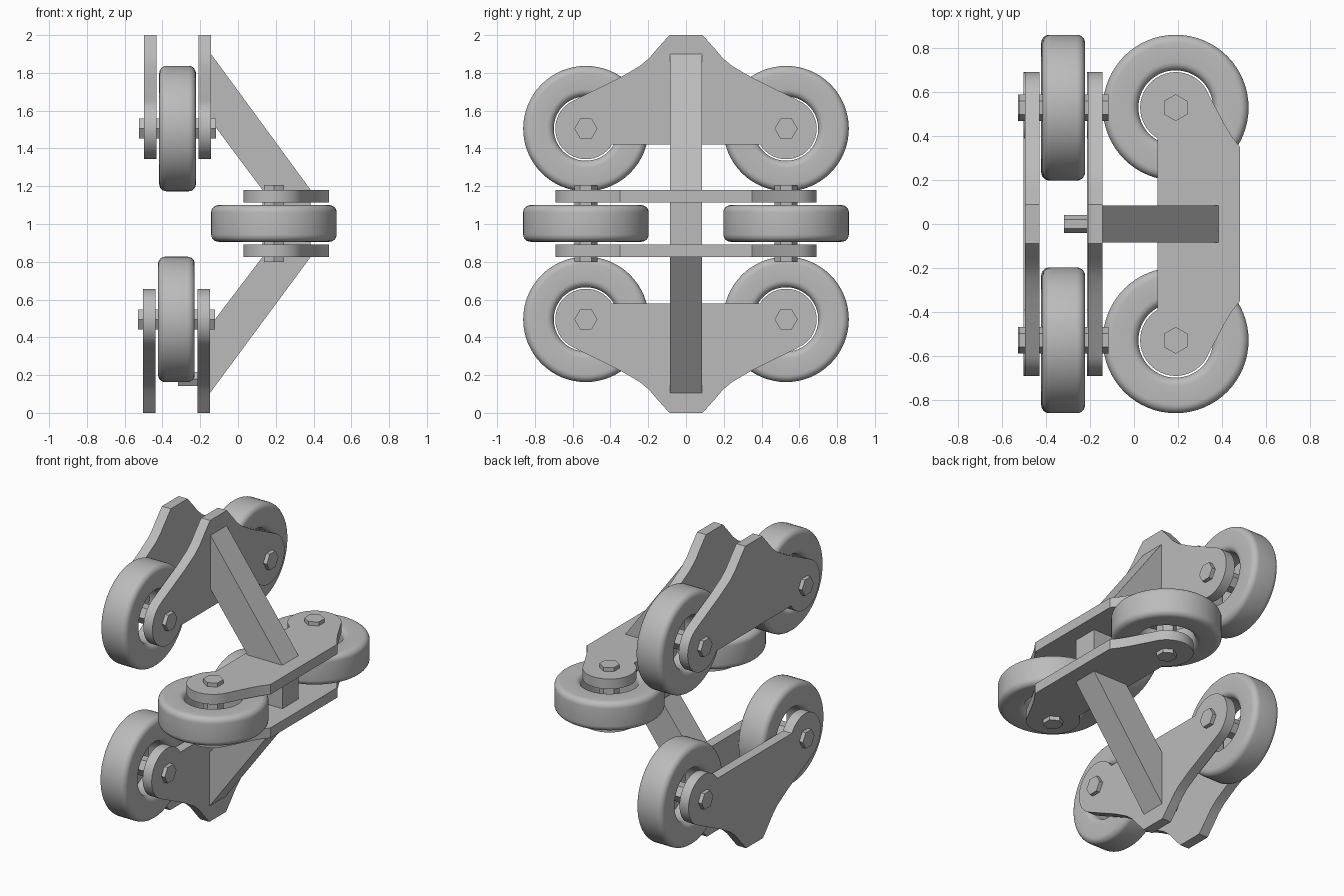
import bpy, bmesh, math
from mathutils import Vector

if "Cube" in bpy.data.objects:
    bpy.data.objects.remove(bpy.data.objects["Cube"], do_unlink=True)

GREY = bpy.data.materials.new("plain grey")
GREY.use_nodes = True
GREY.diffuse_color = (0.5, 0.5, 0.5, 1)
GREY.node_tree.nodes["Principled BSDF"].inputs["Base Color"].default_value = (0.5, 0.5, 0.5, 1)

WHEEL_Y = 0.53      # axle distance from the middle
END_R = 0.162       # rounded plate ends


def finish(name, bm, smooth=False):
    bmesh.ops.recalc_face_normals(bm, faces=bm.faces)
    mesh = bpy.data.meshes.new(name)
    bm.to_mesh(mesh)
    bm.free()
    mesh.materials.append(GREY)
    obj = bpy.data.objects.new(name, mesh)
    bpy.context.collection.objects.link(obj)
    if smooth:
        bpy.ops.object.select_all(action='DESELECT')
        obj.select_set(True)
        bpy.context.view_layer.objects.active = obj
        bpy.ops.object.shade_smooth_by_angle(angle=math.radians(30))
    return obj


def prism(name, outline, a0, a1, place, smooth=False):
    """Extrude a (y, u) outline along the axle direction from a0 to a1."""
    bm = bmesh.new()
    face = bm.faces.new([bm.verts.new(place(a0, y, u)) for y, u in outline])
    step = Vector(place(a1, 0, 0)) - Vector(place(a0, 0, 0))
    ext = bmesh.ops.extrude_face_region(bm, geom=[face], use_keep_orig=True)
    bmesh.ops.translate(bm, vec=step,
                        verts=[v for v in ext["geom"] if isinstance(v, bmesh.types.BMVert)])
    return finish(name, bm, smooth)


def plate_outline(crown):
    """Crown shoulder points, round end about the axle, flat lower edge."""
    half = list(crown)
    for i in range(29):
        t = math.radians(66 - i * (66 + 149) / 28)
        half.append((WHEEL_Y + END_R * math.cos(t), END_R * math.sin(t)))
    return half + [(-y, u) for y, u in reversed(half)]


def wheel(name, y0, place):
    """Ring with rounded edges, spun about the axle."""
    r_in, r_out, w, f = 0.17, 0.332, 0.097, 0.038
    corners = [(r_out - f, w - f, 0), (r_in + f, w - f, 90),
               (r_in + f, f - w, 180), (r_out - f, f - w, 270)]
    profile = [(r + f * math.cos(math.radians(s + k * 15)), a + f * math.sin(math.radians(s + k * 15)))
               for r, a, s in corners for k in range(7)]
    bm = bmesh.new()
    n = 64
    rings = [[bm.verts.new(place(a, y0 + r * math.cos(t), r * math.sin(t))) for r, a in profile]
             for t in (2 * math.pi * i / n for i in range(n))]
    m = len(profile)
    for i in range(n):
        p, q = rings[i], rings[(i + 1) % n]
        for j in range(m):
            bm.faces.new((p[j], p[(j + 1) % m], q[(j + 1) % m], q[j]))
    finish(name, bm, True)


def hexagon(r, y0=0.0, u0=0.0):
    return [(y0 + r * math.cos(math.radians(60 * i)), u0 + r * math.sin(math.radians(60 * i)))
            for i in range(6)]


def bogie(prefix, crown, place):
    """Two side plates carrying a pair of wheels on hexagonal axles."""
    outline = plate_outline(crown)
    for label, s in (("outer", -1), ("inner", 1)):
        prism(f"{prefix}_{label}_plate", outline, s * 0.111, s * 0.177, place, True)
    for label, y0 in (("front", -WHEEL_Y), ("back", WHEEL_Y)):
        wheel(f"{prefix}_{label}_wheel", y0, place)
        prism(f"{prefix}_{label}_axle", hexagon(0.061, y0), -0.203, 0.203, place)


# Local (axle, y, height) to world for each bogie
upper = lambda a, y, u: (-0.32 + a, y, 1.505 + u)
lower = lambda a, y, u: (-0.326 + a, y, 0.495 - u)
middle = lambda a, y, u: (0.19 + u, y, 1.003 + a)

peaked = [(0.088, 0.495), (0.155, 0.42), (0.195, 0.373), (0.245, 0.331),
          (0.35, 0.27), (0.577, 0.158)]
cropped = [(0.35, 0.293), (0.40, 0.255), (0.455, 0.222), (0.585, 0.153)]

bogie("upper", peaked, upper)
bogie("lower", peaked, lower)
bogie("middle", cropped, middle)

# Short hexagonal peg between the lower plates
prism("lower_peg", hexagon(0.042, 0, 0.315), 0.008, 0.12, lower)

# Slanted arms joining the bogies, and the post between the middle plates
for label, s, x in (("upper", 1, -0.145), ("lower", -1, -0.15)):
    side = [(x, 0.90), (0.385, 0.177), (0.13, 0.177), (x, 0.545)]
    prism(f"{label}_arm", side, -0.085, 0.085,
          lambda a, px, pz, s=s: (px, a, 1.003 + s * pz))
prism("middle_post", [(0.13, -0.115), (0.385, -0.115), (0.385, 0.115), (0.13, 0.115)],
      -0.085, 0.085, lambda a, px, pz: (px, a, 1.003 + pz))
